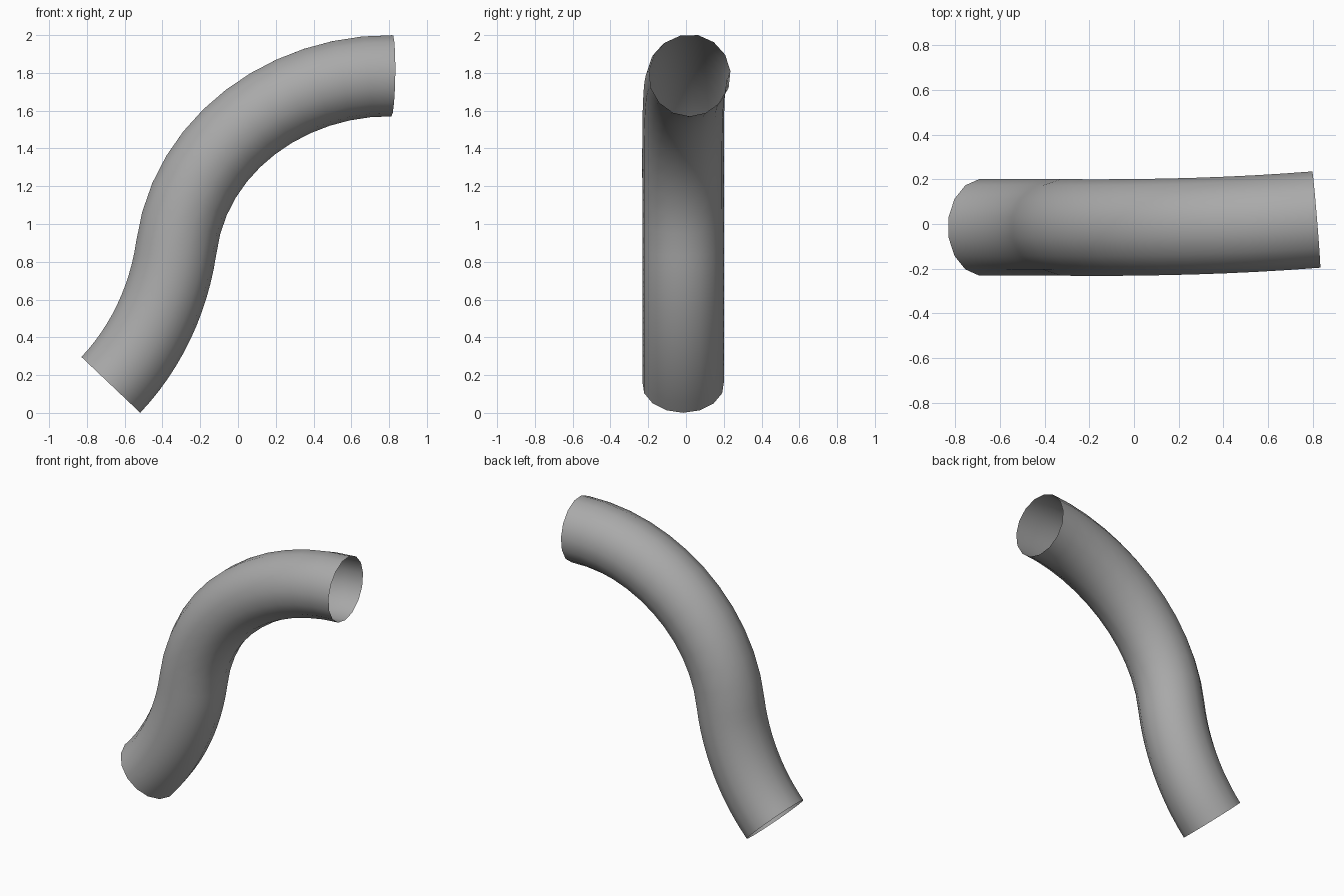
import bpy
import bmesh
from math import cos, sin, tau
from mathutils import Vector
from mathutils.geometry import interpolate_bezier

cube = bpy.data.objects.get("Cube")
if cube:
    bpy.data.objects.remove(cube)

RADIUS = 0.217
SIDES = 15
STEPS = 13

# Centre line: a short lower bend and a long upper bend
lower_bend = [(-0.675, -0.015, 0.15), (-0.49, -0.015, 0.345),
              (-0.37, -0.015, 0.60), (-0.33, -0.015, 0.87)]
upper_bend = [(-0.33, -0.015, 0.87), (-0.26, -0.015, 1.43),
              (0.27, -0.025, 1.795), (0.815, 0.02, 1.787)]


def sample(bend):
    a, b, c, d = [Vector(p) for p in bend]
    return interpolate_bezier(a, b, c, d, STEPS)


path = sample(lower_bend) + sample(upper_bend)[1:]
start_dir = Vector(lower_bend[1]) - Vector(lower_bend[0])
end_dir = Vector(upper_bend[3]) - Vector(upper_bend[2])

# Sweep a ring along the centre line, leaving both ends open
bm = bmesh.new()
rings = []
for i, centre in enumerate(path):
    if i == 0:
        tangent = start_dir
    elif i == len(path) - 1:
        tangent = end_dir
    else:
        tangent = path[i + 1] - path[i - 1]
    tangent = tangent.normalized()
    side = Vector((0, 1, 0))
    side = (side - tangent * side.dot(tangent)).normalized()
    inner = side.cross(tangent)
    if inner.z > 0:
        inner = -inner
    ring = []
    for k in range(SIDES):
        angle = tau * k / SIDES
        offset = inner * cos(angle) + side * sin(angle)
        ring.append(bm.verts.new(centre + offset * RADIUS))
    rings.append(ring)

for low, high in zip(rings, rings[1:]):
    for k in range(SIDES):
        n = (k + 1) % SIDES
        bm.faces.new((low[k], low[n], high[n], high[k]))

# Point the wall outwards
bm.normal_update()
wall = bm.faces[:][0]
if wall.normal.dot(wall.calc_center_median() - path[0]) < 0:
    bmesh.ops.reverse_faces(bm, faces=bm.faces[:])

mesh = bpy.data.meshes.new("bent_pipe")
bm.to_mesh(mesh)
bm.free()
for face in mesh.polygons:
    face.use_smooth = True

# Plain grey finish
grey = bpy.data.materials.new("plain_grey")
grey.use_nodes = True
colour = (0.4, 0.4, 0.4, 1)
grey.diffuse_color = colour
grey.node_tree.nodes["Principled BSDF"].inputs["Base Color"].default_value = colour
mesh.materials.append(grey)

pipe = bpy.data.objects.new("bent_pipe", mesh)
bpy.context.scene.collection.objects.link(pipe)
